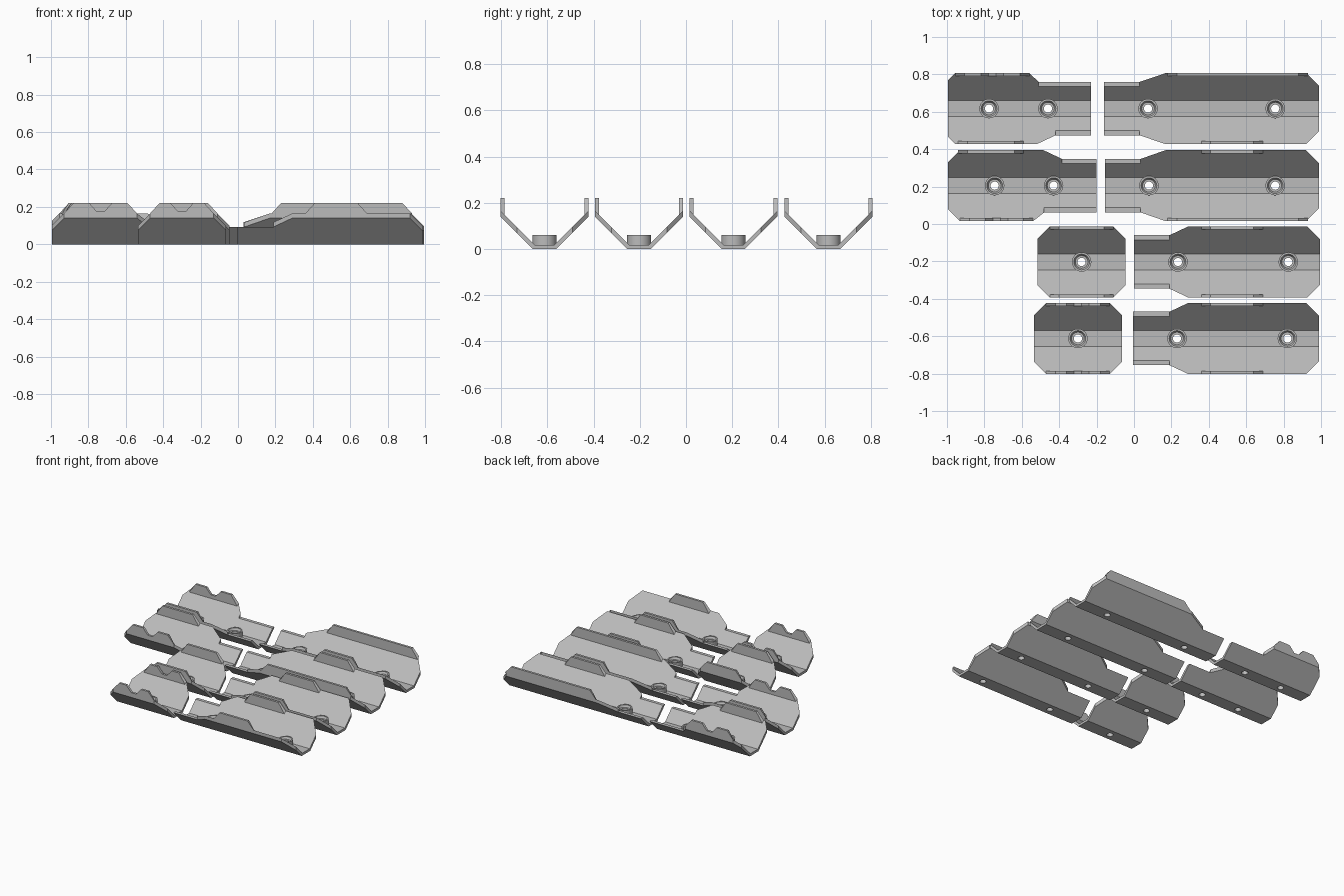
import bpy, bmesh, math

cube = bpy.data.objects.get("Cube")
if cube:
    bpy.data.objects.remove(cube)

grey = bpy.data.materials.new("plain_grey")
grey.use_nodes = True
COLOUR = (0.5, 0.5, 0.5, 1)
grey.diffuse_color = COLOUR
grey.node_tree.nodes["Principled BSDF"].inputs["Base Color"].default_value = COLOUR

# Shared folded-plate section
FLOOR = 0.05      # half width of the flat floor
WIDE = 0.19       # half width at the lips
LOW = 0.143       # half width at the lowered end
THICK = 0.025     # vertical thickness of the sloped walls
BASE = 0.018      # floor thickness
LIP = 0.017       # lip thickness
TOP = 0.22        # lip height
HOLE = 0.022


def finish(name, bm):
    bmesh.ops.recalc_face_normals(bm, faces=bm.faces)
    mesh = bpy.data.meshes.new(name)
    bm.to_mesh(mesh)
    bm.free()
    mesh.materials.append(grey)
    obj = bpy.data.objects.new(name, mesh)
    bpy.context.collection.objects.link(obj)
    return obj


def loft(bm, rings, closed=False):
    """Join equal rings of points; cap the ends unless the loft is closed."""
    rows = [[bm.verts.new(p) for p in ring] for ring in rings]
    n = len(rows[0])
    pairs = list(zip(rows, rows[1:])) + ([(rows[-1], rows[0])] if closed else [])
    for a, b in pairs:
        for k in range(n):
            m = (k + 1) % n
            bm.faces.new((a[k], a[m], b[m], b[k]))
    if not closed:
        bm.faces.new(rows[0])
        bm.faces.new(rows[-1])


def circle(x, y, r, z, n=24):
    return [(x + r * math.cos(math.tau * k / n), y + r * math.sin(math.tau * k / n), z)
            for k in range(n)]


def floor_strip(name, x0, x1, y, holes):
    bm = bmesh.new()
    loops = [[(x0, y - FLOOR, 0), (x1, y - FLOOR, 0), (x1, y + FLOOR, 0), (x0, y + FLOOR, 0)]]
    loops += [circle(h, y, HOLE, 0) for h in holes]
    edges = []
    for loop in loops:
        vs = [bm.verts.new(p) for p in loop]
        edges += [bm.edges.new((v, vs[(k + 1) % len(vs)])) for k, v in enumerate(vs)]
    bmesh.ops.triangle_fill(bm, edges=edges, use_beauty=True)
    ext = bmesh.ops.extrude_face_region(bm, geom=bm.faces[:], use_keep_orig=True)
    top = [g for g in ext["geom"] if isinstance(g, bmesh.types.BMVert)]
    bmesh.ops.translate(bm, verts=top, vec=(0, 0, BASE))
    finish(name, bm)


def wall(name, y, side, stations):
    """Sloped wall: each station is x, outer half width, inner half width."""
    bm = bmesh.new()
    loft(bm, [[(x, y + side * FLOOR, 0), (x, y + side * o, o - FLOOR),
               (x, y + side * i, i - THICK), (x, y + side * (BASE + THICK), BASE)]
              for x, o, i in stations])
    finish(name, bm)


def lip(name, y, side, a, b, notched):
    """Upright lip with sloped ends and, if wanted, a notch at its middle."""
    run, m = 0.05, (a + b) / 2
    outline = [(a, None), (a + run, TOP)]
    if notched:
        outline += [(m - 0.06, TOP), (m - 0.02, 0.175), (m + 0.02, 0.175), (m + 0.06, TOP)]
    outline += [(b - run, TOP), (b, None)]
    bm = bmesh.new()
    loft(bm, [[(x, y + side * w, w - THICK if z is None else z) for x, z in outline]
              for w in (WIDE - LIP, WIDE)])
    finish(name, bm)


def boss(name, x, y):
    bm = bmesh.new()
    section = [(0.052, BASE), (0.052, 0.06), (0.042, 0.06), (0.034, 0.045),
               (HOLE, 0.045), (HOLE, BASE)]
    loft(bm, [circle(x, y, r, z) for r, z in section], closed=True)
    obj = finish(name, bm)
    bpy.ops.object.select_all(action="DESELECT")
    obj.select_set(True)
    bpy.context.view_layer.objects.active = obj
    bpy.ops.object.shade_smooth_by_angle(angle=math.radians(30))


def chamfer(x, inward, size):
    """Stations of a chamfered end, listed in rising x."""
    pts = [(x, WIDE - size, WIDE - size), (x + inward * size, WIDE, WIDE)]
    return pts if inward > 0 else pts[::-1]


def lowered(x, near, far):
    """Stations of a lowered end with its ramp, listed in rising x."""
    cut = LOW - FLOOR + THICK
    pts = [(x, LOW, cut), (near, LOW, cut), (near, LOW, LOW), (far, WIDE, WIDE)]
    return pts if x < far else pts[::-1]


def channel(name, y, x0, x1, holes, sides):
    floor_strip(name + "_floor", x0, x1, y, holes)
    for label, side, stations, (a, b, notched) in sides:
        wall(f"{name}_{label}_wall", y, side, stations)
        lip(f"{name}_{label}_lip", y, side, a, b, notched)
    for k, x in enumerate(holes):
        boss(f"{name}_boss_{k + 1}", x, y)


ROWS = (0.617, 0.205, -0.203, -0.612)

# Long channels on the left side of the model
long_parts = [
    ("long_1", -0.16, 0.99, 0.03, 0.17, (0.075, 0.755), (0.18, 0.93), (0.36, 0.69)),
    ("long_2", -0.155, 0.99, 0.035, 0.17, (0.08, 0.755), (0.36, 0.69), (0.18, 0.93)),
    ("long_3", 0.0, 0.995, 0.19, 0.29, (0.235, 0.825), (0.36, 0.69), (0.36, 0.69)),
    ("long_4", -0.005, 0.99, 0.19, 0.29, (0.23, 0.82), (0.36, 0.69), (0.36, 0.69)),
]
for y, (name, x0, x1, near, far, holes, back, front) in zip(ROWS, long_parts):
    shape = lowered(x0, near, far) + chamfer(x1, -1, 0.07)
    channel(name, y, x0, x1, holes, [("back", 1, shape, (*back, False)),
                                     ("front", -1, shape, (*front, False))])

# Medium channels: a handed pair with a steep and a shallow ramp
medium_parts = [
    ("medium_1", 1, -0.995, -0.23, 0.04, (-0.775, -0.46), (-0.51, -0.56), (-0.42, -0.52)),
    ("medium_2", -1, -0.995, -0.2, 0.065, (-0.745, -0.43), (-0.48, -0.54), (-0.385, -0.485)),
]
for y, (name, hand, x0, x1, size, holes, steep, shallow) in zip(ROWS, medium_parts):
    names = ("back", "front") if hand > 0 else ("front", "back")
    channel(name, y, x0, x1, holes, [
        (names[0], hand, chamfer(x0, 1, size) + lowered(x1, *steep), (x0 + size, steep[1], True)),
        (names[1], -hand, chamfer(x0, 1, size) + lowered(x1, *shallow), (-0.94, -0.59, False))])

# Short channels, chamfered at both ends
short_parts = [("short_3", -0.515, -0.045, -0.28, False), ("short_4", -0.535, -0.065, -0.3, True)]
for y, (name, x0, x1, hole, notched) in zip(ROWS[2:], short_parts):
    shape = chamfer(x0, 1, 0.065) + chamfer(x1, -1, 0.065)
    edge = (x0 + 0.065, x1 - 0.065, notched)
    channel(name, y, x0, x1, (hole,), [("back", 1, shape, edge), ("front", -1, shape, edge)])
